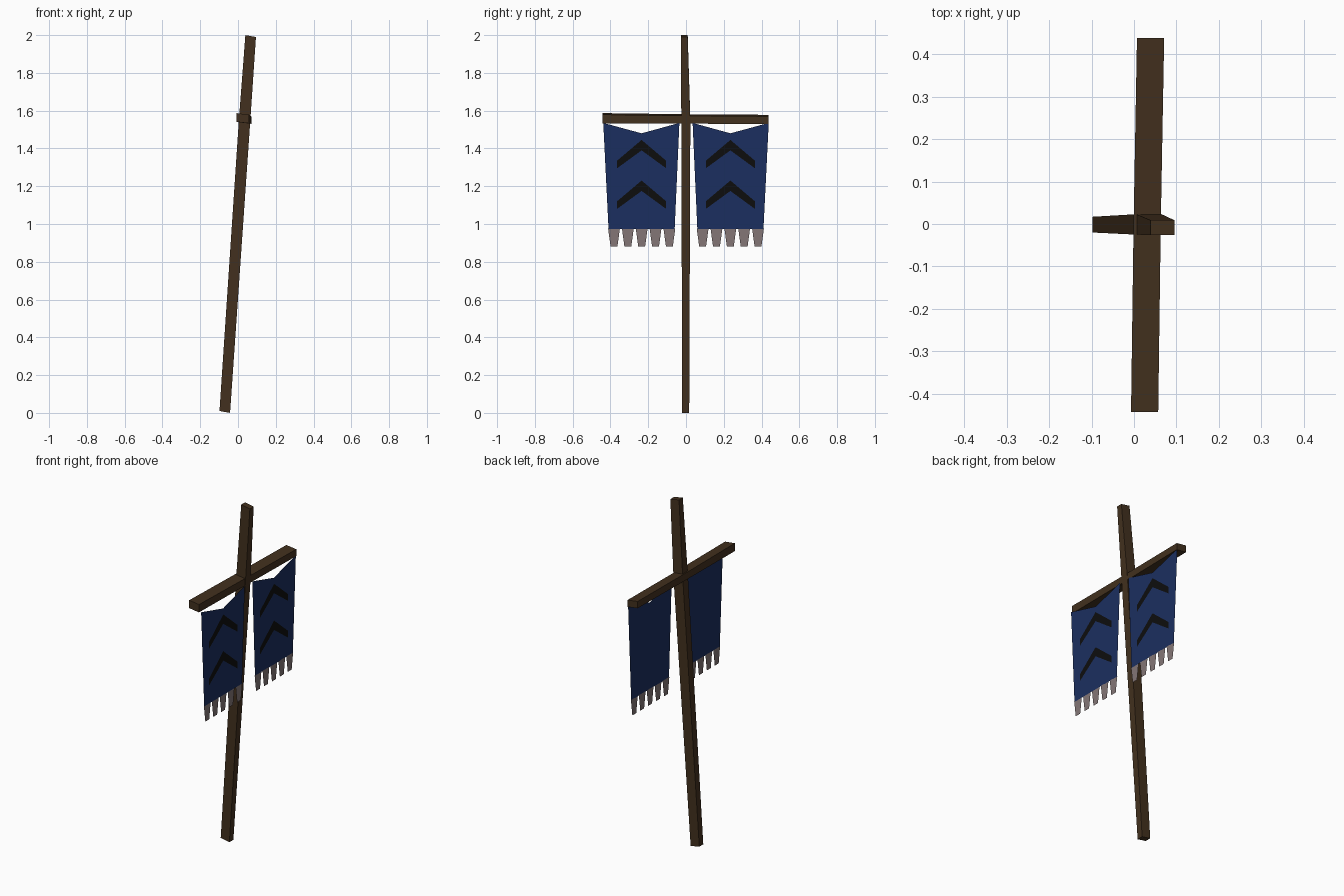
import bpy, bmesh

if "Cube" in bpy.data.objects:
    bpy.data.objects.remove(bpy.data.objects["Cube"])

CLOTH_X = 0.068                     # the cloth hangs plumb on the +x side of the crossbar


def material(name, rgb):
    m = bpy.data.materials.new(name)
    m.diffuse_color = (*rgb, 1)
    m.use_nodes = True
    m.node_tree.nodes["Principled BSDF"].inputs["Base Color"].default_value = m.diffuse_color
    return m


WOOD = material("dark_wood", (0.055, 0.03, 0.013))
CLOTH = material("blue_cloth", (0.011, 0.028, 0.115))
FRINGE = material("pale_fringe", (0.23, 0.18, 0.18))
INK = material("dark_emblem", (0.004, 0.004, 0.004))


def make(name, verts, faces, mat):
    me = bpy.data.meshes.new(name)
    me.from_pydata(verts, [], faces)
    me.materials.append(mat)
    ob = bpy.data.objects.new(name, me)
    bpy.context.collection.objects.link(ob)
    return ob


def beam(name, sections):
    """Closed four-sided beam lofted through lists of four corners."""
    verts = [p for s in sections for p in s]
    n = len(sections)
    faces = [(0, 1, 2, 3), tuple(range(4 * n - 4, 4 * n))]
    for k in range(n - 1):
        for i in range(4):
            j = (i + 1) % 4
            faces.append((4*k + i, 4*k + j, 4*k + 4 + j, 4*k + 4 + i))
    ob = make(name, verts, faces, WOOD)
    bm = bmesh.new()
    bm.from_mesh(ob.data)
    bmesh.ops.recalc_face_normals(bm, faces=bm.faces)
    bm.to_mesh(ob.data)
    bm.free()


CORNERS = ((-1, -1), (1, -1), (1, 1), (-1, 1))

# Leaning pole: (height, x centre, half depth x, y min, y max)
pole = []
for z, x, hx, y0, y1 in ((0.005, -0.07, 0.028, -0.02, 0.017),
                         (1.55, 0.035, 0.03, -0.025, 0.023),
                         (1.995, 0.067, 0.028, -0.026, 0.009)):
    pole.append([(x + a * hx, y1 if b > 0 else y0, z - a * 0.005) for a, b in CORNERS])
beam("pole", pole)

# Crossbar, slightly yawed: (y, x centre, z centre, half height)
bar = []
for y, x, z, hz in ((-0.442, 0.025, 1.56, 0.023), (0, 0.031, 1.556, 0.021),
                    (0.438, 0.039, 1.554, 0.02)):
    bar.append([(x + a * 0.032, y, z + b * hz - a * 0.004) for a, b in CORNERS])
beam("crossbar", bar)


def on_cloth(y, z, out=0.0):
    """Point in the upright plane of the cloth."""
    return (CLOTH_X + out, y, z)


def chevron(side, apex):
    """Thick upside-down V across one flag."""
    mid = side * 0.235
    pts = []
    for dy, dz in ((-0.13, -0.11), (0, 0), (0.13, -0.11)):
        for drop in (0, 0.055 if dy == 0 else 0.04):
            pts.append(on_cloth(mid + dy, apex + dz - drop, 0.001))
    return pts, [(0, 1, 3, 2), (2, 3, 5, 4)]


for side, label in ((-1, "left"), (1, "right")):
    # Cloth hanging from its two upper corners, dipping in the middle
    cloth = [on_cloth(side * y, z) for y, z in (
        (0.035, 1.535), (0.235, 1.48), (0.438, 1.535),
        (0.41, 0.973), (0.235, 0.973), (0.06, 0.973))]
    make(label + "_flag", cloth, [(0, 1, 5), (1, 4, 5), (1, 3, 4), (1, 2, 3)], CLOTH)

    # Five tapered tassels along the lower hem
    verts, faces = [], []
    for i in range(5):
        c = side * (0.088 + 0.0733 * i)
        b = len(verts)
        for z, w in ((0.975, 0.031), (0.93, 0.025), (0.88, 0.018)):
            verts += [on_cloth(c - w, z), on_cloth(c + w, z)]
        faces += [(b, b + 1, b + 3, b + 2), (b + 2, b + 3, b + 5, b + 4)]
    make(label + "_fringe", verts, faces, FRINGE)

    # Painted chevrons
    for n, apex in enumerate((1.445, 1.23)):
        v, f = chevron(side, apex)
        make(f"{label}_chevron_{n + 1}", v, f, INK)
